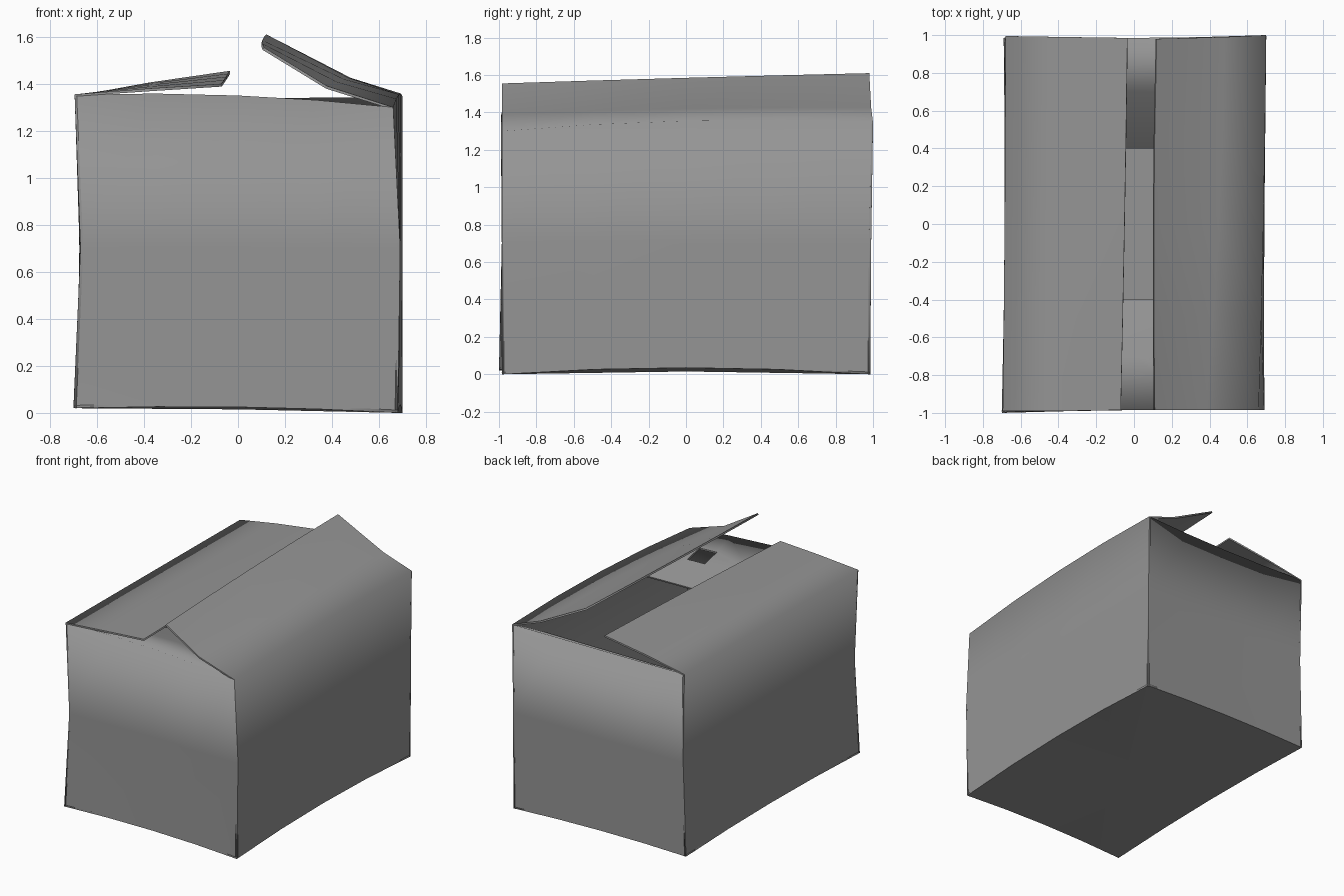
import bpy
import bmesh
from mathutils import Vector

cube = bpy.data.objects.get("Cube")
if cube:
    bpy.data.objects.remove(cube, do_unlink=True)

# Plain grey card
card = bpy.data.materials.new("grey_card")
card.use_nodes = True
colour = (0.3, 0.3, 0.3, 1)
card.diffuse_color = colour
card.node_tree.nodes["Principled BSDF"].inputs["Base Color"].default_value = colour
card.node_tree.nodes["Principled BSDF"].inputs["Roughness"].default_value = 0.8

COLUMNS = 5
THICKNESS = 0.012


def bend(start, middle, end, t):
    """Point on the gentle curve through three points."""
    a, b, c = Vector(start), Vector(middle), Vector(end)
    return a * (1 - t) * (1 - 2 * t) + b * 4 * t * (1 - t) + c * t * (2 * t - 1)


def make_sheet(name, bm):
    """Smooth sheet of card with crisp cut edges and a thin inner side."""
    for face in bm.faces:
        face.smooth = True
    for edge in bm.edges:
        edge.smooth = not edge.is_boundary
    mesh = bpy.data.meshes.new(name)
    bm.to_mesh(mesh)
    bm.free()
    mesh.materials.append(card)
    obj = bpy.data.objects.new(name, mesh)
    bpy.context.collection.objects.link(obj)
    solid = obj.modifiers.new("thickness", "SOLIDIFY")
    solid.thickness = THICKNESS
    solid.offset = -1
    return obj


def make_panel(name, rows):
    """Wall and folded flap in one piece, rows running from the floor up."""
    bm = bmesh.new()
    grid = [[bm.verts.new(bend(*row, i / (COLUMNS - 1))) for i in range(COLUMNS)]
            for row in rows]
    for low, high in zip(grid, grid[1:]):
        for i in range(COLUMNS - 1):
            bm.faces.new((low[i], low[i + 1], high[i + 1], high[i]))
    return make_sheet(name, bm)


# Slightly crushed box corners: floor, half height, fold
corners = {
    "front_left": [(-.70, -1, .02), (-.67, -.985, .7), (-.695, -.99, 1.355)],
    "front_right": [(.68, -.985, 0), (.69, -.985, .7), (.66, -.985, 1.3)],
    "back_right": [(.70, .985, 0), (.70, .99, .7), (.70, 1, 1.345)],
    "back_left": [(-.69, .985, .02), (-.67, .99, .7), (-.68, .995, 1.35)],
}

# Each wall: start corner, end corner, middle points, flap rows
walls = {
    "front": ("front_left", "front_right",
              [(0, -.985, .025), (0, -.98, .7), (0, -.985, 1.35)],
              [[(-.65, -.7, 1.28), (0, -.7, 1.29), (.64, -.7, 1.27)],
               [(-.65, -.4, 1.2), (0, -.4, 1.2), (.64, -.4, 1.19)]]),
    "right": ("front_right", "back_right",
              [(.69, 0, .035), (.69, 0, .7), (.685, 0, 1.355)],
              [[(.38, -.985, 1.39), (.45, 0, 1.42), (.48, .99, 1.425)],
               [(.11, -.985, 1.555), (.105, 0, 1.585), (.12, .98, 1.61)]]),
    "back": ("back_right", "back_left",
             [(0, .985, .025), (0, .985, .7), (0, .985, 1.34)],
             [[(.65, .7, 1.19), (0, .7, 1.19), (-.65, .7, 1.19)],
              [(.65, .4, .92), (0, .4, .92), (-.65, .4, .92)]]),
    "left": ("back_left", "front_left",
             [(-.685, 0, .035), (-.675, 0, .7), (-.685, 0, 1.355)],
             [[(-.38, .99, 1.405), (-.38, 0, 1.395), (-.38, -.99, 1.38)],
              [(-.035, .985, 1.455), (-.05, 0, 1.43), (-.07, -.985, 1.4)]]),
}

panels = {}
for side, (start, end, middle, flap) in walls.items():
    rows = list(zip(corners[start], middle, corners[end])) + flap
    panels[side] = make_panel(side + "_wall_and_flap", rows)

# Floor follows the wavy lower edges of the walls
bm = bmesh.new()
rim = []
for start, end, middle, flap in walls.values():
    for i in range(COLUMNS - 1):
        point = bend(corners[start][0], middle[0], corners[end][0], i / (COLUMNS - 1))
        rim.append(bm.verts.new(point))
centre = bm.verts.new((0, 0, .015))
for i, vert in enumerate(rim):
    bm.faces.new((rim[(i + 1) % len(rim)], vert, centre))
make_sheet("floor", bm)

# Square slot in the front inner flap
bpy.ops.mesh.primitive_cube_add(size=1, location=(.365, -.71, 1.28))
cutter = bpy.context.object
cutter.name = "slot_cutter"
cutter.scale = (.14, .14, .2)
cutter.hide_render = True
slot = panels["front"].modifiers.new("slot", "BOOLEAN")
slot.operation = "DIFFERENCE"
slot.object = cutter

# Settle the modifiers, then drop the cutter
for obj in [*panels.values(), bpy.data.objects["floor"]]:
    bpy.context.view_layer.objects.active = obj
    for modifier in list(obj.modifiers):
        bpy.ops.object.modifier_apply(modifier=modifier.name)
bpy.data.objects.remove(cutter, do_unlink=True)
